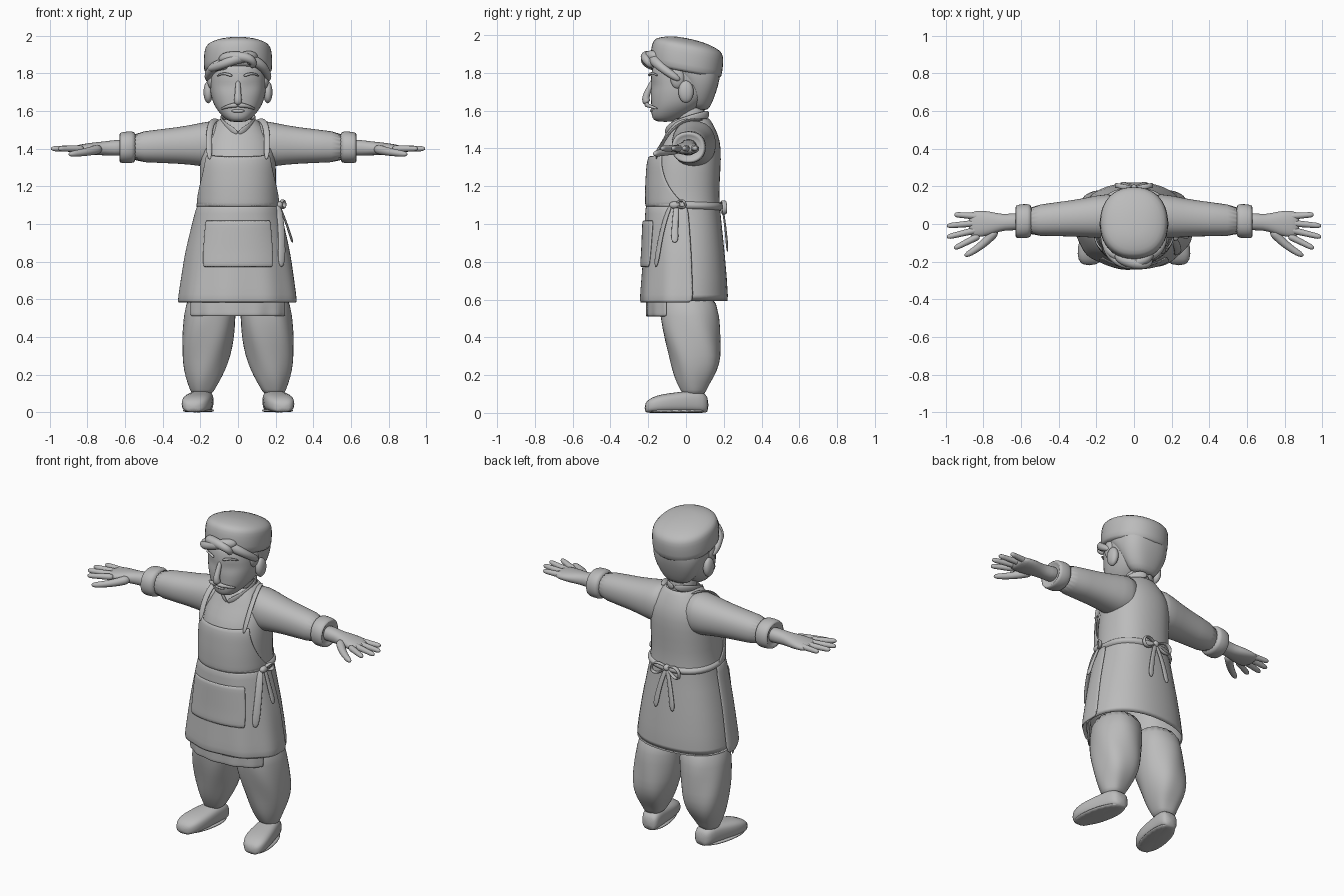
import bpy, bmesh, math
from mathutils import Vector as V

if "Cube" in bpy.data.objects:
    bpy.data.objects.remove(bpy.data.objects["Cube"])

grey = (.5, .5, .5, 1)
clay = bpy.data.materials.new("plain_grey")
clay.use_nodes = True
clay.diffuse_color = grey
clay.node_tree.nodes["Principled BSDF"].inputs["Base Color"].default_value = grey


def power(value, exponent):
    return math.copysign(abs(value) ** exponent, value)


def oval(centre, across, up, count=20, exponent=.9, fold=0, phase=0):
    """Rounded cross-section, optionally with cloth folds."""
    points = []
    for i in range(count):
        angle = math.tau * i / count
        scale = 1 + fold * math.sin(5 * angle + phase)
        offset = V(across) * power(math.cos(angle), exponent) + V(up) * power(math.sin(angle), exponent)
        points.append(V(centre) + scale * offset)
    return points


def skin(name, rings, closed=True, cap=True, thickness=0, side=1, shape=None):
    """Bridge a list of rings into one smooth object; side -1 mirrors it."""
    bm = bmesh.new()
    rows = []
    for ring in rings:
        points = [shape(p) if shape else p for p in ring]
        rows.append([bm.verts.new((p.x * side, p.y, p.z)) for p in points])
    count = len(rows[0])
    for low, high in zip(rows, rows[1:]):
        for i in range(count if closed else count - 1):
            j = (i + 1) % count
            bm.faces.new((low[i], low[j], high[j], high[i]))
    if closed and cap:
        bm.faces.new(rows[0])
        bm.faces.new(rows[-1])
    bmesh.ops.recalc_face_normals(bm, faces=bm.faces)
    mesh = bpy.data.meshes.new(name)
    bm.to_mesh(mesh)
    bm.free()
    mesh.materials.append(clay)
    mesh.shade_smooth()
    part = bpy.data.objects.new(name, mesh)
    bpy.context.collection.objects.link(part)
    if thickness:
        solid = part.modifiers.new("thickness", "SOLIDIFY")
        solid.thickness = thickness
        solid.offset = 0
    smooth = part.modifiers.new("smooth", "SUBSURF")
    smooth.levels = smooth.render_levels = 1


def upright(name, rows, x=0, lean=0, slope=0, fold=0, twist=0, **options):
    """Loft upward through rows of height, y, half width, half depth."""
    skin(name, [oval((x + lean * z, y, z), (width, 0, 0), (0, depth, slope * depth), fold=fold, phase=z * twist)
                for z, y, width, depth in rows], **options)


def along_arm(name, rows, side):
    """Loft outward along the arm line through rows of x, half depth, half height."""
    skin(name, [oval((x, .05 - .06 * x, 1.43 - .04 * x), (0, depth, 0), (0, 0, height))
                for x, depth, height in rows], side=side)


def bezier(points, t):
    while len(points) > 1:
        points = [a.lerp(b, t) for a, b in zip(points, points[1:])]
    return points[0]


def sweep(name, controls, start, end, flat=(0, 0, 1), squash=1, side=1):
    """Sweep a tapering, round-tipped oval along a curve; flat is its wide direction."""
    controls = [V(c) for c in controls]
    steps = 10
    path = [bezier(controls, i / steps) for i in range(steps + 1)]
    rings = []
    for i, point in enumerate(path):
        t = i / steps
        tangent = path[min(i + 1, steps)] - path[max(i - 1, 0)]
        thin = tangent.cross(V(flat)).normalized()
        wide = thin.cross(tangent).normalized()
        radius = (start + (end - start) * t) * (.5 if i in (0, steps) else 1)
        rings.append(oval(point, thin * radius * squash, wide * radius, count=8, exponent=1))
    skin(name, rings, side=side)


def ball(name, centre, size, side=1):
    x, y, z = centre
    width, depth, height = size
    rows = []
    for k in range(9):
        angle = math.pi * (k + .2) / 8.4
        swell = math.sin(angle)
        rows.append((z - height * math.cos(angle), y, width * swell, depth * swell))
    upright(name, rows, x=x, side=side)


# Tunic
body = [(.58, 0, .3, .225), (.85, 0, .26, .205), (1.1, -.01, .2, .185), (1.2, -.01, .2, .185),
        (1.35, 0, .2, .185), (1.44, .03, .19, .15), (1.51, .03, .14, .12), (1.56, .03, .09, .09)]
upright("tunic", body, cap=False, thickness=.01, fold=.01, twist=3)


def body_at(z):
    z = max(body[0][0], z)
    for low, high in zip(body, body[1:]):
        if z <= high[0]:
            mix = (z - low[0]) / (high[0] - low[0])
            return [a + mix * (b - a) for a, b in zip(low, high)][1:]


def panel(name, bottom, top, half_angle, gap, sag=0, wave=0):
    """Cloth wrapped round the front of the tunic; half_angle varies with height."""
    rings = []
    for k in range(7):
        z = bottom + (top - bottom) * k / 6
        points = []
        for i in range(25):
            f = i / 12 - 1
            angle = math.radians(half_angle(k / 6)) * f
            height = z - sag * (1 - f * f)
            y, width, depth = body_at(height)
            out = gap + wave * (top - z) * math.sin(i * 1.3)
            points.append(V(((width + out) * power(math.sin(angle), .9),
                             y - (depth + out) * power(math.cos(angle), .9), height)))
        rings.append(points)
    skin(name, rings, closed=False, thickness=.012)


# Apron, with the longer tunic front showing below it
panel("apron_bib", 1.1, 1.37, lambda t: 92 - 75 * t + 33 * t * t, .016, sag=.01)
panel("apron_skirt", .58, 1.1, lambda t: 98 - 3 * t, .014, wave=.01)
panel("apron_pocket", .77, 1.02, lambda t: 36 + 6 * t, .027)
panel("tunic_front_hem", .51, .64, lambda t: 62, -.02, wave=.03)
upright("waist_tie", [(z, -.01, .2 + out, .185 + out) for z, out in
                      ((1.08, .01), (1.09, .025), (1.11, .025), (1.12, .01))], slope=-.04, cap=False)

# Tie hanging at the left hip and knot at the back
sweep("hip_tie_long", [(.21, -.08, 1.1), (.24, -.13, 1), (.23, -.16, .77)], .02, .025, (1, .6, 0), .35)
sweep("hip_tie_short", [(.22, -.05, 1.1), (.26, -.06, 1), (.29, -.06, .9)], .015, .022, (0, 1, 0), .35)
sweep("hip_bow_loop", [(.22, -.06, 1.1), (.25, 0, 1.18), (.26, .03, 1.04), (.22, -.06, 1.1)], .012, .012, (1, 0, 0), .6)
ball("hip_knot", (.22, -.06, 1.1), (.02, .03, .02))
ball("back_bow_knot", (0, .19, 1.1), (.02, .02, .02))

for side, word in ((1, "left_"), (-1, "right_")):
    # Apron strap, back bow and collar
    sweep(word + "apron_strap", [(.15, -.16, 1.34), (.17, -.08, 1.58), (.1, .09, 1.55)],
          .018, .018, (1, 0, .3), .4, side)
    sweep(word + "back_bow_loop", [(0, .19, 1.1), (.13, .21, 1.19), (.13, .21, .96), (0, .19, 1.1)],
          .014, .014, (0, 1, 0), .5, side)
    sweep(word + "back_bow_tail", [(0, .19, 1.1), (.04, .21, 1), (.06, .22, .85)], .014, .02, (1, 0, 0), .35, side)
    sweep(word + "collar", [(0, -.11, 1.48), (.12, -.09, 1.54), (.11, .12, 1.58), (0, .12, 1.58)],
          .022, .025, (.2, 0, 1), .35, side)

    # Sleeve and turned cuff
    along_arm(word + "sleeve", [(.06, .1, .12), (.14, .125, .128), (.25, .105, .105),
                                (.4, .09, .09), (.6, .083, .08)], side)
    along_arm(word + "cuff", [(.54, .084, .08), (.56, .092, .086), (.62, .092, .085),
                              (.635, .08, .074), (.61, .06, .056)], side)

    # Hand: fingers fan out, the middle two longest
    along_arm(word + "palm", [(.58, .05, .046), (.66, .044, .042), (.71, .045, .037),
                              (.77, .066, .034), (.84, .074, .026), (.88, .06, .017)], side)
    for i, finger in enumerate(("little", "ring", "middle", "index")):
        tip = (1 - .02 * (i - 1.5) ** 2, .05 - .06 * i, 1.4)
        root = (.82, .04 - .034 * i, 1.4)
        sweep(word + finger + "_finger", [root, V(root).lerp(V(tip), .5), tip], .021, .015, side=side)
    sweep(word + "thumb", [(.73, -.03, 1.4), (.8, -.12, 1.38), (.9, -.17, 1.37)], .03, .016, side=side)

    # Baggy trouser leg, gathered at the ankle
    upright(word + "trouser_leg", [(.66, 0, .13, .15), (.5, .02, .14, .16), (.4, .03, .14, .15), (.3, .05, .13, .14),
                                   (.22, .05, .11, .12), (.16, .04, .085, .09), (.12, .04, .066, .068),
                                   (.09, .04, .05, .055)], x=.2, lean=-.1, fold=.04, twist=14, side=side)

    # Shoe, turned slightly outward: rows of y, half width, half height
    shoe = [(-.22, .035, .025), (-.19, .067, .04), (-.13, .08, .05), (-.04, .073, .055),
            (.03, .064, .06), (.09, .058, .058), (.12, .04, .04)]
    skin(word + "shoe", [oval((.2 - .17 * y, y, half), (width, 0, 0), (0, 0, half), exponent=.7)
                         for y, width, half in shoe], side=side)
    skin(word + "sole", [oval((.21, -.05, z), (.076, 0, 0), (-.03, .165, 0)) for z in (0, .01, .02)], side=side)

    # Ear, sideburn, brow and half of the moustache
    ball(word + "ear", (.158, 0, 1.7), (.026, .042, .06), side)
    ball(word + "sideburn", (.14, -.045, 1.775), (.026, .04, .06), side)
    sweep(word + "moustache", [(0, -.205, 1.632), (.05, -.215, 1.63), (.09, -.15, 1.61)], .016, .006, side=side)
    sweep(word + "eyebrow", [(.03, -.195, 1.785), (.08, -.19, 1.81), (.11, -.15, 1.785)], .009, .005, side=side)


def sockets(p):
    """Press shallow eye sockets into the face."""
    distance = math.hypot((abs(p.x) - .065) / .04, (p.z - 1.735) / .035)
    depth = .018 * math.exp(-distance ** 2) if p.y < -.08 else 0
    return p + V((0, depth, 0))


# Head and neck
upright("head", [(1.54, -.11, .04, .05), (1.56, -.1, .07, .08), (1.59, -.075, .1, .11), (1.63, -.045, .13, .14),
                 (1.68, -.025, .145, .165), (1.71, -.02, .15, .172), (1.74, -.015, .152, .178),
                 (1.77, -.01, .155, .182), (1.82, 0, .158, .182), (1.87, 0, .15, .17)], shape=sockets)
upright("neck", [(1.48, .025, .08, .08), (1.56, .025, .072, .075), (1.66, .02, .08, .08)])
sweep("nose", [(0, -.17, 1.77), (0, -.2, 1.7), (0, -.23, 1.66), (0, -.2, 1.64)], .013, .026, (1, 0, 0))
ball("lower_lip", (0, -.178, 1.6), (.035, .014, .01))

# Hair at the back and a wavy fringe under the cap
upright("back_hair", [(1.6, .08, .06, .035), (1.63, .075, .1, .06), (1.7, .078, .14, .085), (1.77, .068, .163, .115),
                      (1.83, .02, .17, .168), (1.87, 0, .16, .17)], fold=.02, twist=9)
locks = {"sweep": [(.1, -.15, 1.89), (0, -.25, 1.9), (-.1, -.23, 1.83), (-.16, -.11, 1.82)],
         "curl": [(-.1, -.16, 1.87), (0, -.24, 1.91), (.12, -.22, 1.88), (.07, -.18, 1.83)],
         "left_edge": [(.04, -.17, 1.88), (.16, -.17, 1.85), (.16, -.03, 1.76)],
         "right_edge": [(-.05, -.17, 1.85), (-.16, -.17, 1.85), (-.16, -.03, 1.76)]}
for word, path in locks.items():
    sweep("fringe_" + word, path, .036, .02)

# Round cap, tipped back
upright("cap", [(1.8, 0, .172, .178), (1.81, 0, .184, .19), (1.88, .005, .184, .195), (1.925, .01, .18, .19),
                (1.95, .01, .168, .176), (1.97, .01, .12, .125), (1.985, 0, .05, .05)], slope=-.19)
